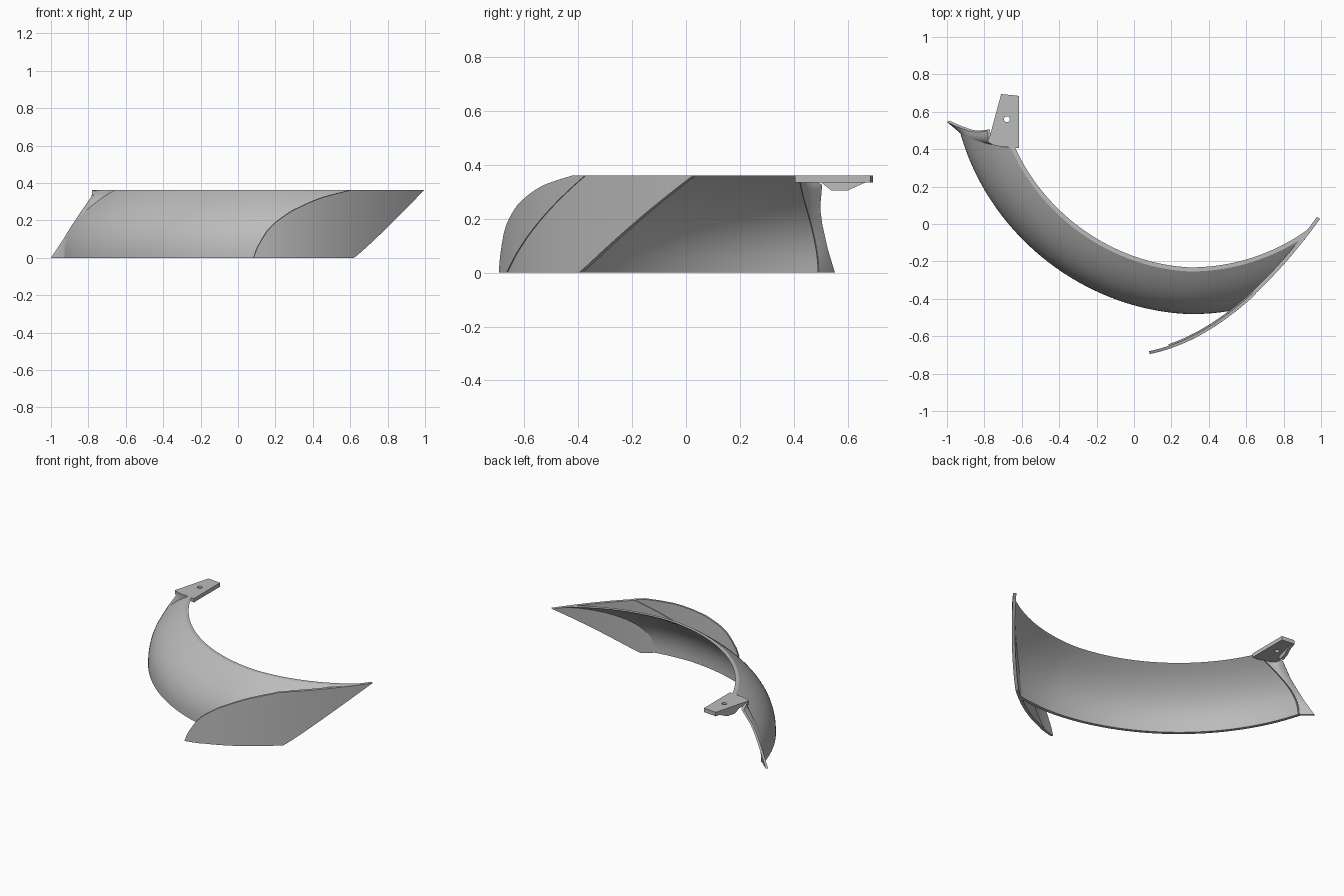
import bpy, bmesh, math
from mathutils import Vector

cube = bpy.data.objects.get("Cube")
if cube:
    bpy.data.objects.remove(cube)

H = 0.362                       # overall height
CX, CY = 0.3, 0.78              # centre of the arched shell
STEPS = 20

grey = bpy.data.materials.new("plain grey")
grey.use_nodes = True
grey.diffuse_color = (0.5, 0.5, 0.5, 1)
grey.node_tree.nodes["Principled BSDF"].inputs["Base Color"].default_value = (0.5, 0.5, 0.5, 1)


def finish(name, mesh):
    obj = bpy.data.objects.new(name, mesh)
    bpy.context.collection.objects.link(obj)
    mesh.materials.clear()
    mesh.materials.append(grey)
    bpy.ops.object.select_all(action='DESELECT')
    obj.select_set(True)
    bpy.context.view_layer.objects.active = obj
    bpy.ops.object.shade_smooth_by_angle(angle=math.radians(30))
    return obj


def slab(name, front, back):
    """Closed sheet between two matching grids of points."""
    bm = bmesh.new()
    f, b = ([[bm.verts.new(p) for p in row] for row in g] for g in (front, back))
    rows, cols = len(f), len(f[0])
    for g in (f, b):
        for i in range(rows - 1):
            for j in range(cols - 1):
                bm.faces.new((g[i][j], g[i][j + 1], g[i + 1][j + 1], g[i + 1][j]))
    for i in range(rows - 1):
        for j in (0, cols - 1):
            bm.faces.new((f[i][j], f[i + 1][j], b[i + 1][j], b[i][j]))
    for j in range(cols - 1):
        for i in (0, rows - 1):
            bm.faces.new((f[i][j], f[i][j + 1], b[i][j + 1], b[i][j]))
    bmesh.ops.recalc_face_normals(bm, faces=bm.faces)
    mesh = bpy.data.meshes.new(name)
    bm.to_mesh(mesh)
    bm.free()
    return finish(name, mesh)


def plate(name, outline, low, high, hole):
    """Flat plate from an outline, with a round hole."""
    curve = bpy.data.curves.new(name, 'CURVE')
    curve.dimensions, curve.fill_mode = '2D', 'BOTH'
    curve.extrude = (high - low) / 2
    x, y, r = hole
    circle = [(x + r * math.cos(k * math.tau / 16), y + r * math.sin(k * math.tau / 16))
              for k in range(16)]
    for loop in (outline, circle):
        s = curve.splines.new('POLY')
        s.points.add(len(loop) - 1)
        for p, (px, py) in zip(s.points, loop):
            p.co = (px, py, 0, 1)
        s.use_cyclic_u = True
    temp = bpy.data.objects.new(name + "_curve", curve)
    mesh = bpy.data.meshes.new_from_object(temp)
    bpy.data.objects.remove(temp)
    obj = finish(name, mesh)
    obj.location.z = (low + high) / 2
    return obj


def lookup(table, z):
    """Linear interpolation in rows that begin with a height."""
    for a, b in zip(table, table[1:]):
        if z <= b[0]:
            t = (z - a[0]) / (b[0] - a[0])
            return [u + (v - u) * t for u, v in zip(a[1:], b[1:])]
    return table[-1][1:]


def plan(x):
    """Footprint line of the upright end panel."""
    return -0.69 + 0.551 * (x - 0.09) + 0.643 * (x - 0.09) * (x - 0.62)


def radius(z):
    return 1.034 + 0.228 * (1 - (z / H) ** 2.4)


def start_angle(z):
    return math.radians(193.5 + 7.5 * (z / H) ** 2)


def arc_point(r, a, z):
    """Point on the arch, a little flatter than a circle on the right."""
    d = a - math.radians(270)
    r += 0.02 * math.sin(2.4 * d) if d < 0 else 0.035 * math.sin(d) ** 2
    return Vector((CX + r * math.cos(a), CY + r * math.sin(a), z))


def end_angle(r):
    """Angle at which an arc of this radius reaches the end panel."""
    a = math.radians(270)
    while a < math.radians(320):
        p = arc_point(r, a, 0)
        if p.y < plan(p.x) + 0.01 or p.x > 0.975:
            break
        a += 0.002
    return a


heights = [H * i / STEPS for i in range(STEPS + 1)]

# Arched shell, trimmed where it meets the end panel
def shell_grid(inset):
    grid = []
    for z in heights:
        r = radius(z) - inset
        a, b = start_angle(z), end_angle(r)
        grid.append([arc_point(r, a + (b - a) * j / 64, z) for j in range(65)])
    return grid

slab("arched_shell", shell_grid(0), shell_grid(0.022))


# Upright end panel: a main sheet and a slightly proud rounded edge
rounded = [(0, 0.083), (0.05, 0.1), (0.10, 0.128), (0.15, 0.16), (0.19, 0.2),
           (0.25, 0.285), (0.3, 0.39), (0.33, 0.47), (H, 0.6)]

def edge(z):
    return lookup(rounded, z)[0]

def fold(z):
    return 0.19 + 0.46 * z / H

def rear(z):
    return 0.62 + 0.375 * (z / H) ** 0.93

def sheet(left, right, offset):
    grid = []
    for z in heights:
        a, b = left(z), right(z)
        row = []
        for j in range(17):
            x = a + (b - a) * j / 16
            slope = (plan(x + 0.01) - plan(x - 0.01)) / 0.02
            n = Vector((-slope, 1, 0)).normalized()
            row.append(Vector((x, plan(x), z)) + n * offset)
        grid.append(row)
    return grid

slab("end_panel", sheet(fold, rear, 0), sheet(fold, rear, 0.02))
slab("end_panel_rounded_edge", sheet(edge, fold, -0.004), sheet(edge, fold, 0.012))

# Flange along the other end of the shell, bulging towards its top
flange_edge = [(0, -1.0, 0.545), (0.09, -0.94, 0.518), (0.18, -0.885, 0.498),
               (0.24, -0.845, 0.49), (0.33, -0.78, 0.498), (H, -0.78, 0.437)]
front = []
for z in heights:
    inner = arc_point(radius(z), start_angle(z), z)
    outer = Vector((*lookup(flange_edge, z), z))
    swell = Vector((-0.38, -0.28, 0)) * (outer.y - inner.y) * (z / H) ** 3
    front.append([inner.lerp(outer, t) + swell * 4 * t * (1 - t)
                  for t in (0, 0.2, 0.4, 0.6, 0.8, 1)])
shift = Vector((0.012, 0.008, 0))
slab("end_flange", front, [[p + shift for p in row] for row in front])

# Mounting bracket with a bolt hole and a rib below its outer edge
plate("mounting_bracket",
      [(-0.78, 0.437), (-0.71, 0.695), (-0.615, 0.685), (-0.615, 0.405), (-0.66, 0.408)],
      0.335, H, hole=(-0.68, 0.56, 0.016))
rib = [[(0.5, 0.337), (0.67, 0.337)], [(0.54, 0.305), (0.6, 0.305)]]
slab("bracket_rib", *[[[Vector((x + 0.27 * (y - 0.437), y, z)) for y, z in row] for row in rib]
                      for x in (-0.775, -0.755)])
